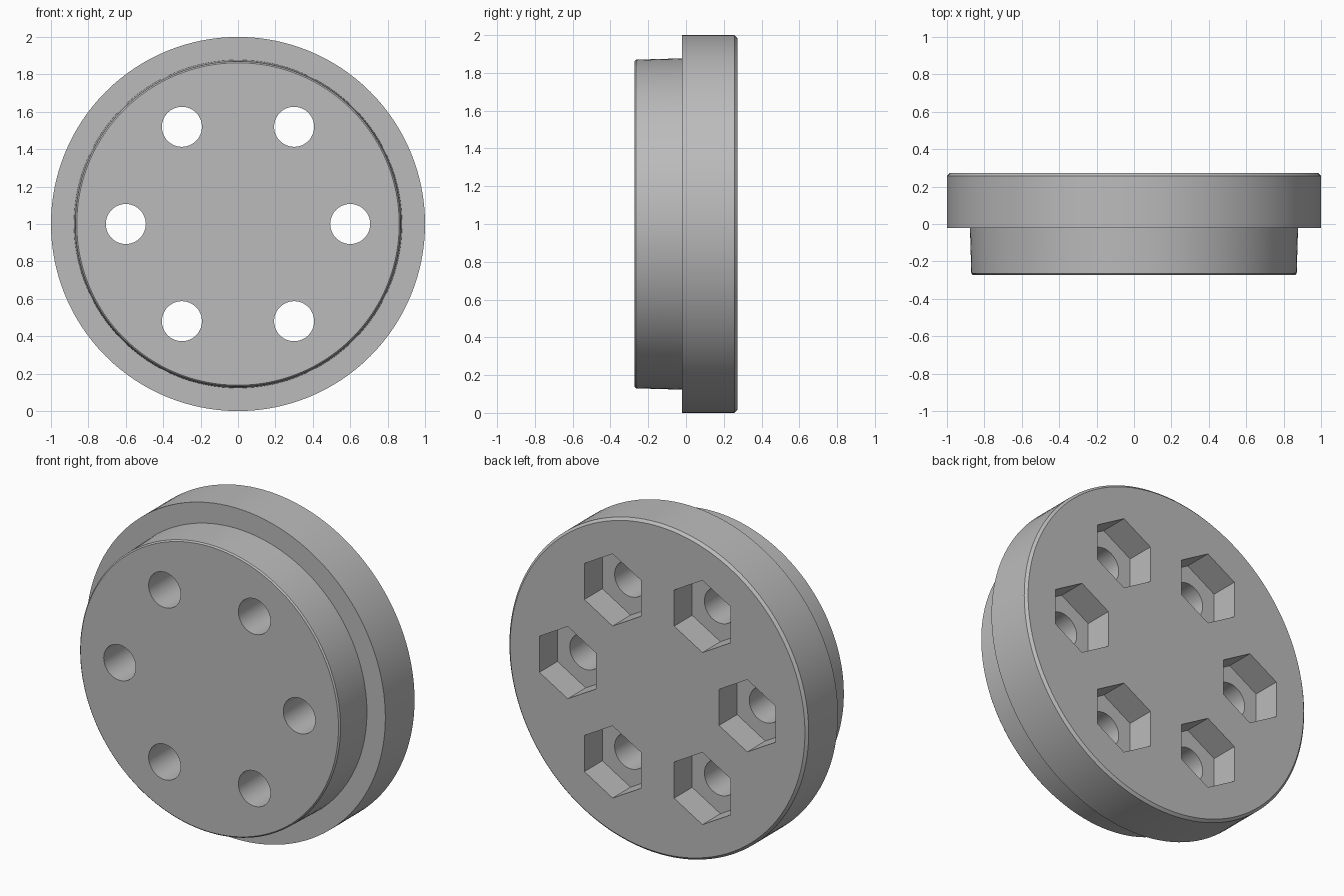
import bpy, bmesh, math
from mathutils import Matrix, Vector

cube = bpy.data.objects.get("Cube")
if cube:
    bpy.data.objects.remove(cube, do_unlink=True)

CENTRE = Vector((0, 0, 1))
HOLE_RING = 0.6

grey = bpy.data.materials.new("plain grey")
grey.use_nodes = True
colour = (0.5, 0.5, 0.5, 1)
grey.diffuse_color = colour
grey.node_tree.nodes["Principled BSDF"].inputs["Base Color"].default_value = colour


def add_object(name, bm):
    bmesh.ops.recalc_face_normals(bm, faces=bm.faces)
    mesh = bpy.data.meshes.new(name)
    bm.to_mesh(mesh)
    bm.free()
    mesh.materials.append(grey)
    obj = bpy.data.objects.new(name, mesh)
    bpy.context.collection.objects.link(obj)
    return obj


def lathe(name, profile, steps):
    """Closed solid of revolution about the y axis from (radius, y) points."""
    bm = bmesh.new()
    rings = []
    for r, y in profile:
        angles = [math.tau * i / steps for i in range(steps)]
        rings.append([bm.verts.new((r * math.cos(a), y, 1 + r * math.sin(a))) for a in angles])
    for low, high in zip(rings, rings[1:]):
        for i in range(steps):
            j = (i + 1) % steps
            bm.faces.new((low[i], low[j], high[j], high[i]))
    bm.faces.new(rings[0])
    bm.faces.new(rings[-1])
    return add_object(name, bm)


def ring_cutter(name, sides, radius, y0, y1, turn):
    """Six prisms along y, spaced evenly around the disc."""
    bm = bmesh.new()
    for k in range(6):
        a = math.tau * k / 6
        place = Vector((HOLE_RING * math.cos(a), (y0 + y1) / 2, HOLE_RING * math.sin(a)))
        matrix = (Matrix.Translation(CENTRE + place)
                  @ Matrix.Rotation(math.pi / 2, 4, 'X')
                  @ Matrix.Rotation(turn, 4, 'Z'))
        bmesh.ops.create_cone(bm, cap_ends=True, segments=sides, radius1=radius,
                              radius2=radius, depth=y1 - y0, matrix=matrix)
    obj = add_object(name, bm)
    obj.hide_render = True
    return obj


# Flanged disc: tapered front boss and wide back flange with chamfered rims
disc = lathe("flanged_disc", [
    (0.862, -0.272), (0.87, -0.264), (0.877, -0.022),
    (1.0, -0.022), (1.0, 0.257), (0.985, 0.272)], 128)

# Round through holes and hexagonal nut pockets with points up and down
cutters = [ring_cutter("bolt_hole_cutter", 48, 0.107, -0.5, 0.5, 0),
           ring_cutter("nut_pocket_cutter", 6, 0.218, 0.1, 0.5, 0)]

bpy.context.view_layer.objects.active = disc
disc.select_set(True)
for cutter in cutters:
    cut = disc.modifiers.new(cutter.name, 'BOOLEAN')
    cut.operation = 'DIFFERENCE'
    cut.solver = 'EXACT'
    cut.object = cutter
    bpy.ops.object.modifier_apply(modifier=cut.name)
    bpy.data.objects.remove(cutter, do_unlink=True)

bpy.ops.object.select_all(action='DESELECT')
disc.select_set(True)
bpy.ops.object.shade_smooth_by_angle(angle=math.radians(30))
